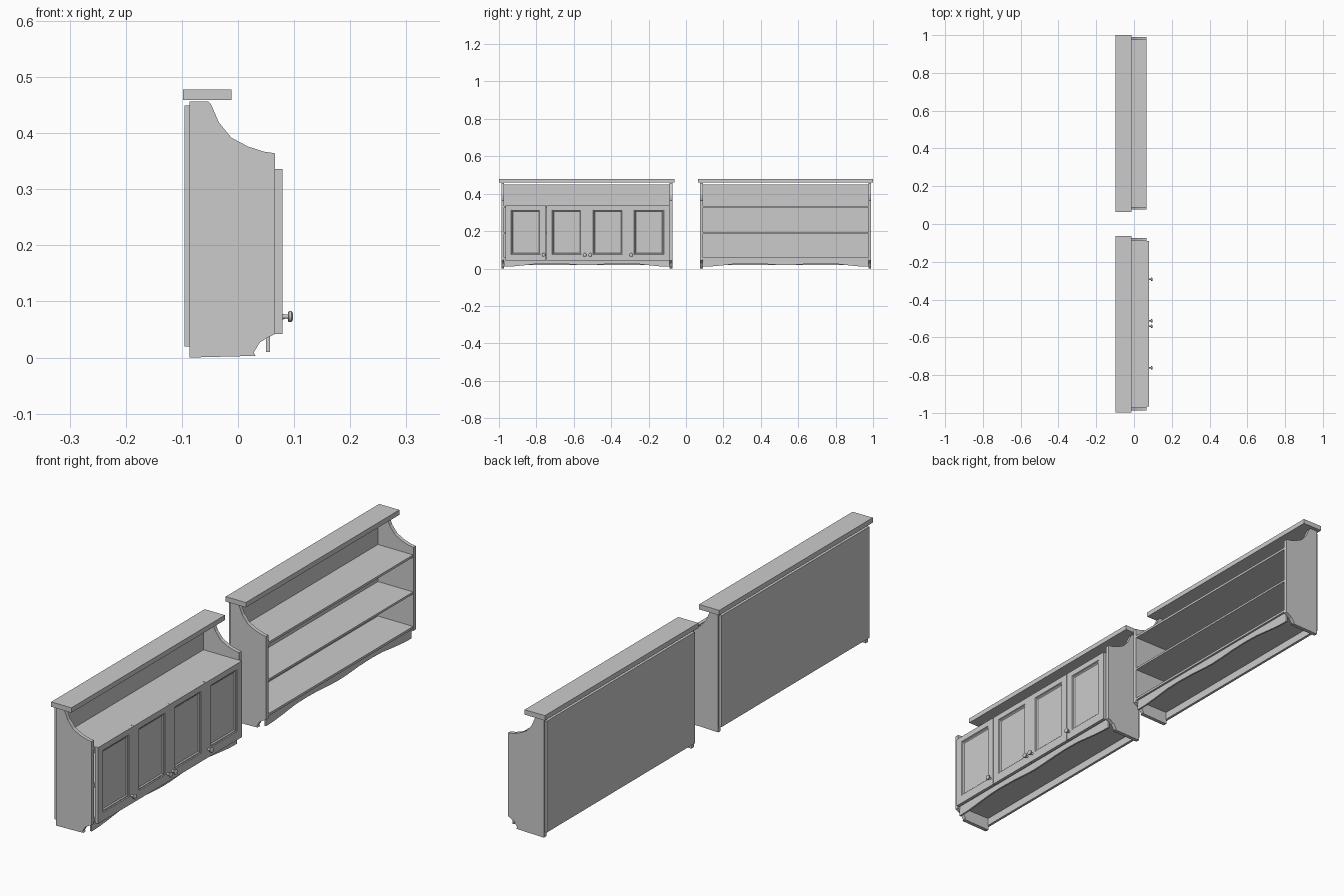
import bpy, bmesh, math

if "Cube" in bpy.data.objects:
    bpy.data.objects.remove(bpy.data.objects["Cube"])


def finish(name, bm, smooth=False):
    bmesh.ops.recalc_face_normals(bm, faces=bm.faces)
    me = bpy.data.meshes.new(name)
    bm.to_mesh(me)
    bm.free()
    ob = bpy.data.objects.new(name, me)
    bpy.context.collection.objects.link(ob)
    if smooth:
        bpy.ops.object.select_all(action='DESELECT')
        ob.select_set(True)
        bpy.context.view_layer.objects.active = ob
        bpy.ops.object.shade_smooth_by_angle(angle=math.radians(35))
    return ob


def loft(name, rings, smooth=False):
    """Skin closed rings of points and cap both ends."""
    bm = bmesh.new()
    vs = [[bm.verts.new(p) for p in r] for r in rings]
    n = len(vs[0])
    for a, b in zip(vs, vs[1:]):
        for i in range(n):
            bm.faces.new((a[i], a[(i + 1) % n], b[(i + 1) % n], b[i]))
    bm.faces.new(vs[0])
    bm.faces.new(vs[-1])
    return finish(name, bm, smooth)


def rect(x, y0, y1, z0, z1):
    return [(x, y0, z0), (x, y1, z0), (x, y1, z1), (x, y0, z1)]


def box(name, x0, x1, y0, y1, z0, z1):
    return loft(name, [rect(x0, y0, y1, z0, z1), rect(x1, y0, y1, z0, z1)])


# Side panel outline in x, z: scooped top and notched foot
SIDE = [(-.086, 0), (.031, .003), (.028, .009), (.039, .027), (.052, .035), (.066, .042),
        (.066, .364), (.046, .367), (.018, .376), (-.012, .392), (-.034, .419),
        (-.048, .451), (-.053, .456), (-.086, .456)]
SHELVES = {"bottom_shelf": (.050, .059), "middle_shelf": (.184, .192), "top_shelf": (.326, .335)}


def apron(name, cy, half):
    """Wavy skirt below the bottom shelf, mirrored about its middle."""
    key = [(0, .018), (.12, .020), (.28, .025), (.45, .027), (.6, .025), (.78, .016), (.9, .011), (1, .010)]
    low = [(-t * half, z) for t, z in reversed(key)] + [(t * half, z) for t, z in key[1:]]
    out = low + [(half, .052), (-half, .052)]
    return loft(name, [[(x, cy + y, z) for y, z in out] for x in (.050, .057)])


def carcass(label, cy):
    # sides
    for s, side in ((-1, "left"), (1, "right")):
        loft(f"{label}_{side}_side",
             [[(x, cy + s * d, z) for x, z in SIDE] for d in (.442, .457)])
    # shelves
    for shelf, (z0, z1) in SHELVES.items():
        box(f"{label}_{shelf}", -.086, .065, cy - .443, cy + .443, z0, z1)
    # back, cornice board and apron
    box(f"{label}_back", -.095, -.085, cy - .451, cy + .451, .020, .449)
    box(f"{label}_top_board", -.098, -.012, cy - .468, cy + .468, .459, .478)
    apron(f"{label}_apron", cy, .443)


def door(name, cy, hw):
    """Framed door with a raised bead around a sunken panel."""
    z0, z1 = .042, .336
    w0, w1 = .075, .314

    def window(x, inset):
        return rect(x, cy - .079 + inset, cy + .079 - inset, w0 + inset, w1 - inset)
    loft(name, [rect(.066, cy - hw, cy + hw, z0, z1), rect(.079, cy - hw, cy + hw, z0, z1),
                window(.079, 0), window(.076, .002), window(.076, .005), window(.072, .009)])


def knob(name, cy, cz):
    prof = [(.078, .005), (.081, .0048), (.085, .0035), (.089, .0040), (.0895, .0085),
            (.091, .0097), (.095, .0097), (.097, .0075), (.098, .0035)]
    n = 16
    loft(name, [[(x, cy + r * math.cos(2 * math.pi * i / n), cz + r * math.sin(2 * math.pi * i / n))
                 for i in range(n)] for x, r in prof], smooth=True)


# Two matching cases: one with doors, one open
carcass("cupboard", -.5305)
carcass("open_shelf", .5325)

# Four doors, knobs facing the middle
W = .2195
for i in range(4):
    cy = -.527 + (i - 1.5) * W
    door(f"door_{i + 1}", cy, W / 2 - .0008)
    knob(f"knob_{i + 1}", cy + (.095 if i < 2 else -.095), .073)
